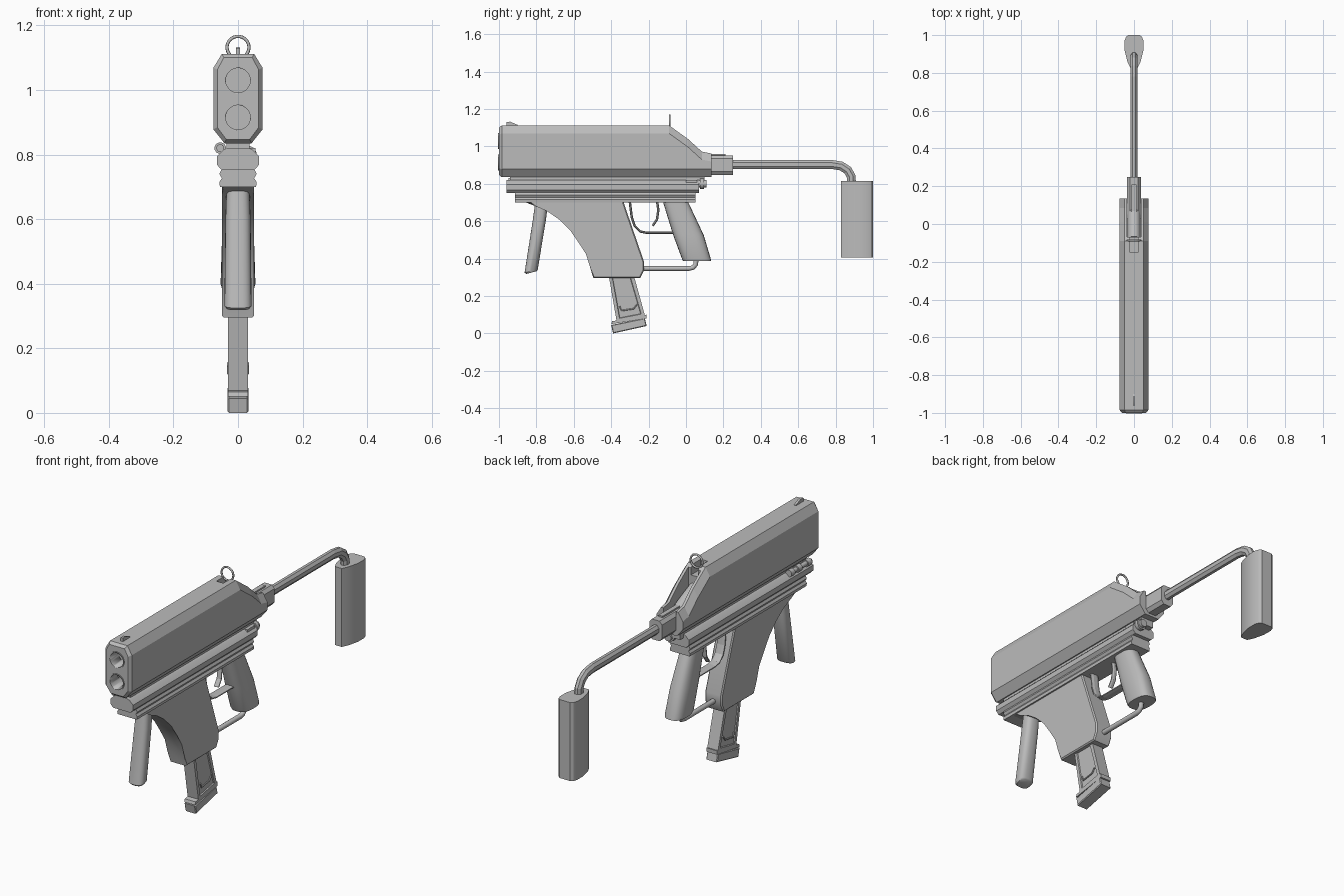
import bpy, bmesh, math
from mathutils import Vector

cube = bpy.data.objects.get("Cube")
if cube:
    bpy.data.objects.remove(cube, do_unlink=True)

GREY = (0.5, 0.5, 0.5, 1)
mat = bpy.data.materials.new("matte grey")
mat.use_nodes = True
mat.diffuse_color = GREY
mat.node_tree.nodes["Principled BSDF"].inputs["Base Color"].default_value = GREY


def finish(name, bm, smooth=30):
    bmesh.ops.recalc_face_normals(bm, faces=bm.faces)
    mesh = bpy.data.meshes.new(name)
    bm.to_mesh(mesh)
    bm.free()
    mesh.materials.append(mat)
    ob = bpy.data.objects.new(name, mesh)
    bpy.context.collection.objects.link(ob)
    bpy.ops.object.select_all(action='DESELECT')
    ob.select_set(True)
    bpy.context.view_layer.objects.active = ob
    if smooth:
        bpy.ops.object.shade_smooth_by_angle(angle=math.radians(smooth))
    return ob


def loft_mesh(rings):
    """Skin a list of equal-length rings and cap both ends."""
    bm = bmesh.new()
    rows = [[bm.verts.new(p) for p in ring] for ring in rings]
    n = len(rows[0])
    for a, b in zip(rows, rows[1:]):
        for i in range(n):
            j = (i + 1) % n
            bm.faces.new((a[i], a[j], b[j], b[i]))
    bm.faces.new(rows[0])
    bm.faces.new(rows[-1])
    return bm


def loft(name, rings, smooth=30):
    return finish(name, loft_mesh(rings), smooth)


def side_plate(name, profile, hw, edge=0):
    """Extrude a (y, z) profile across x, with an optional edge bevel."""
    bm = loft_mesh([[(x, y, z) for y, z in profile] for x in (-hw, hw)])
    if edge:
        rim = [e for e in bm.edges if abs(e.verts[0].co.x - e.verts[1].co.x) < 1e-6]
        bmesh.ops.bevel(bm, geom=rim, offset=edge, segments=1, affect='EDGES')
    return finish(name, bm)


def mirrored(half):
    return half + [(-x, z) for x, z in reversed(half)]


def bar(name, half, y0, y1):
    """Extrude a mirrored (x, z) section along y."""
    return loft(name, [[(x, y, z) for x, z in mirrored(half)] for y in (y0, y1)])


def box(name, x0, x1, y0, y1, z0, z1):
    return loft(name, [[(x, y0, z0), (x, y1, z0), (x, y1, z1), (x, y0, z1)]
                       for x in (x0, x1)], 0)


def tube(name, path, rx, rn, sides=12, x=0):
    """Sweep an ellipse along a path lying in the y-z plane."""
    pts = [Vector((x, y, z)) for y, z in path]
    rings = []
    for i, p in enumerate(pts):
        t = (pts[min(i + 1, len(pts) - 1)] - pts[max(i - 1, 0)]).normalized()
        n = Vector((1, 0, 0)).cross(t)
        turn = [2 * math.pi * (k + 0.5) / sides for k in range(sides)]
        rings.append([p + Vector((rx * math.cos(a), 0, 0)) + n * rn * math.sin(a)
                      for a in turn])
    return loft(name, rings, 40 if sides > 8 else 0)


def oval_grip(name, sections, sides=24, power=0.75):
    """Loft rounded sections given as front (y, z), back (y, z), half width."""
    rings = []
    for (ya, za), (yb, zb), hw in sections:
        ring = []
        for k in range(sides):
            a = 2 * math.pi * k / sides
            c, s = math.cos(a), math.sin(a)
            u = 0.5 + 0.5 * math.copysign(abs(c) ** power, c)
            ring.append((hw * math.copysign(abs(s) ** power, s),
                         ya + (yb - ya) * u, za + (zb - za) * u))
        rings.append(ring)
    return loft(name, rings, 40)


def cut(ob, cutter):
    cutter.hide_render = True
    mod = ob.modifiers.new("cut", 'BOOLEAN')
    mod.operation = 'DIFFERENCE'
    mod.solver = 'EXACT'
    mod.object = cutter
    bpy.context.view_layer.objects.active = ob
    bpy.ops.object.modifier_apply(modifier=mod.name)
    bpy.data.objects.remove(cutter, do_unlink=True)


# Upper shroud: chamfered section that falls away at the rear
def shroud_ring(y, top, d=0.0):
    half = [(0.042 - d / 2, 0.835 + d), (0.076 - d, 0.878 + d / 2),
            (0.076 - d, top - 0.043 - d / 2), (0.05 - d / 2, top - d)]
    return [(x, y, z) for x, z in mirrored(half)]


shroud = loft("upper_shroud", [
    shroud_ring(-1, 1.112, 0.012), shroud_ring(-0.985, 1.112), shroud_ring(-0.09, 1.112),
    shroud_ring(0.01, 1.04), shroud_ring(0.085, 0.972), shroud_ring(0.135, 0.962)], 0)
cut(shroud, box("slot_cutter", -0.036, 0.036, -0.07, 0.3, 0.9, 1.3))
cut(shroud, box("notch_cutter", -0.02, 0.02, -0.15, -0.05, 1.06, 1.3))
for z in (0.915, 1.03):
    cut(shroud, tube("bore_cutter", [(-1.1, z), (-0.88, z)], 0.042, 0.042, 32))
    rim = tube("muzzle_rim", [(-1.004, z), (-0.93, z)], 0.043, 0.043, 32)
    cut(rim, tube("rim_cutter", [(-1.1, z), (-0.9, z)], 0.038, 0.038, 32))

# Sights
side_plate("front_sight", [(-0.96, 1.1), (-0.96, 1.13), (-0.94, 1.132),
                           (-0.9, 1.115), (-0.9, 1.1)], 0.006)
bpy.ops.mesh.primitive_torus_add(location=(0, -0.087, 1.132), rotation=(math.pi / 2, 0, 0),
                                 major_radius=0.034, minor_radius=0.005,
                                 major_segments=32, minor_segments=8)
ring = bpy.context.object
ring.name = "rear_sight_ring"
ring.data.materials.append(mat)
bpy.ops.object.shade_smooth()

# Rear plug inside the slot and folding stock
tube("rear_plug", [(-0.08, 0.99), (0.0, 0.955), (0.06, 0.925)], 0.034, 0.036, 20)
bar("stock_socket", [(0.022, 0.847), (0.036, 0.865), (0.036, 0.935), (0.022, 0.952)],
    0.03, 0.25)
box("socket_key", -0.012, 0.012, 0.06, 0.21, 0.94, 0.96)
tube("stock_rod", [(0.2, 0.903), (0.78, 0.903), (0.83, 0.895), (0.865, 0.872),
                   (0.883, 0.84), (0.885, 0.79)], 0.02, 0.026, 8)
pad = mirrored([(0.02, 0.828), (0.035, 0.86), (0.05, 0.92), (0.05, 0.97),
                (0.043, 0.99), (0.03, 1.0)])
loft("shoulder_pad", [[(x, y, z) for x, y in pad] for z in (0.405, 0.815)], 25)

# Rails under the shroud
bar("rail_neck", [(0.036, 0.8), (0.036, 0.85)], -0.94, 0.1)
bar("upper_rail", [(0.05, 0.752), (0.065, 0.768), (0.065, 0.795), (0.045, 0.815),
                   (0.035, 0.82)], -0.96, 0.07)
bar("lower_rail", [(0.056, 0.7), (0.058, 0.715), (0.05, 0.727), (0.058, 0.74),
                   (0.05, 0.755)], -0.915, 0.05)

# Side latch with its knobs, and rear screw
tube("latch_pin", [(-0.95, 0.82), (-0.78, 0.82)], 0.012, 0.012, 12, -0.055)
for y in (-0.94, -0.86, -0.8):
    tube("latch_collar", [(y, 0.82), (y + 0.03, 0.82)], 0.018, 0.018, 12, -0.055)
box("latch_block", 0.036, 0.054, 0.0, 0.06, 0.8, 0.82)
tube("rear_screw", [(0.05, 0.8), (0.08, 0.8), (0.11, 0.8)], 0.02, 0.02, 12, 0.03)
tube("rear_screw_head", [(0.075, 0.8), (0.095, 0.8)], 0.028, 0.028, 12, 0.03)

# Magazine housing with a curved front
side_plate("magazine_housing", [
    (-0.87, 0.705), (-0.8, 0.685), (-0.74, 0.652), (-0.68, 0.61), (-0.62, 0.552),
    (-0.57, 0.49), (-0.535, 0.425), (-0.507, 0.355), (-0.495, 0.295), (-0.245, 0.295),
    (-0.225, 0.335), (-0.225, 0.385), (-0.335, 0.705)], 0.049, 0.006)

# Magazine with recessed side panels, floor plate and catches
bm = loft_mesh([[(x, y, z) for y, z in
                 [(-0.42, 0.35), (-0.37, 0.06), (-0.218, 0.09), (-0.29, 0.35)]]
                for x in (-0.031, 0.031)])
bm.normal_update()
sides = [f for f in bm.faces if abs(f.normal.x) > 0.9]
bmesh.ops.recalc_face_normals(bm, faces=bm.faces)
bmesh.ops.inset_individual(bm, faces=sides, thickness=0.025, depth=0)
bmesh.ops.inset_individual(bm, faces=sides, thickness=0.004, depth=-0.005)
finish("magazine", bm, 0)
side_plate("magazine_lip", [(-0.4, 0.05), (-0.395, 0.065), (-0.212, 0.1),
                            (-0.212, 0.08)], 0.031)
side_plate("magazine_floor", [(-0.39, 0.0), (-0.4, 0.045), (-0.22, 0.082),
                              (-0.21, 0.04)], 0.032, 0.004)
for side in (-1, 1):
    tube("magazine_catch", [(-0.355, 0.145), (-0.345, 0.122), (-0.28, 0.132),
                            (-0.262, 0.155)], 0.004, 0.004, 8, side * 0.03)

# Front and rear grips
oval_grip("front_grip", [((-0.805, 0.71), (-0.735, 0.71), 0.035),
                         ((-0.82, 0.6), (-0.75, 0.6), 0.039),
                         ((-0.863, 0.325), (-0.793, 0.34), 0.042),
                         ((-0.855, 0.318), (-0.8, 0.332), 0.036)])
oval_grip("rear_grip", [((-0.125, 0.71), (0.008, 0.71), 0.042),
                        ((-0.07, 0.53), (0.095, 0.525), 0.05),
                        ((-0.022, 0.4), (0.132, 0.4), 0.054),
                        ((-0.015, 0.386), (0.135, 0.386), 0.05)])

# Trigger, guard and lower brace
tube("trigger", [(-0.155, 0.71), (-0.148, 0.66), (-0.155, 0.61), (-0.178, 0.575)],
     0.014, 0.007, 8)
tube("trigger_guard", [(-0.3, 0.7), (-0.29, 0.62), (-0.275, 0.575), (-0.245, 0.545),
                       (-0.21, 0.538), (-0.04, 0.538)], 0.025, 0.007, 8)
tube("lower_brace", [(-0.25, 0.347), (0.015, 0.347), (0.038, 0.352), (0.052, 0.368),
                     (0.055, 0.4)], 0.013, 0.013, 12)
